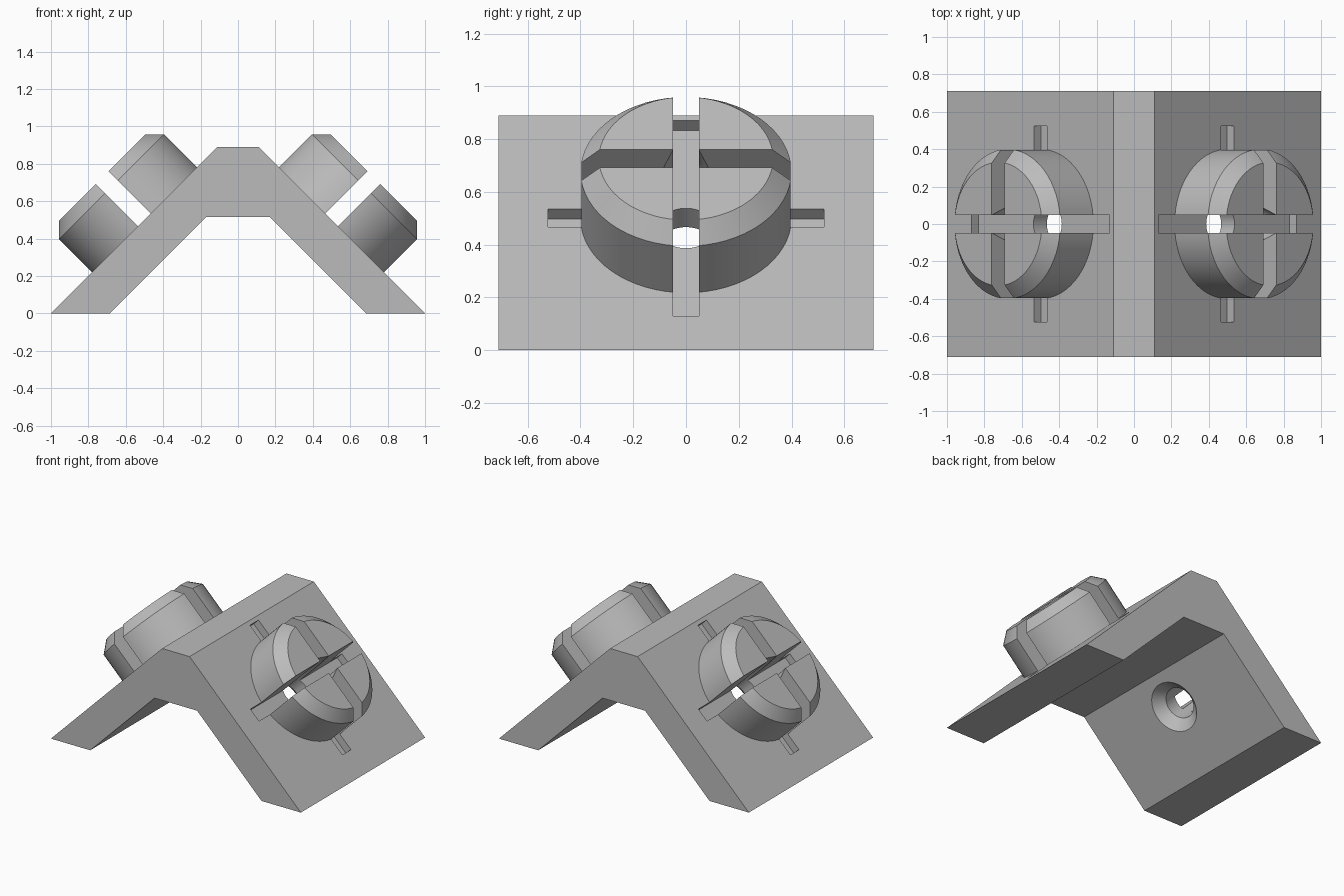
import bpy, bmesh, math
from mathutils import Matrix

cube = bpy.data.objects.get("Cube")
if cube:
    bpy.data.objects.remove(cube, do_unlink=True)

# One plain grey for everything
grey = bpy.data.materials.new("plain_grey")
grey.use_nodes = True
COLOUR = (0.5, 0.5, 0.5, 1)
grey.diffuse_color = COLOUR
grey.node_tree.nodes["Principled BSDF"].inputs["Base Color"].default_value = COLOUR

# Frame of the sloping arm: local z is the outward normal, local x runs downhill
ARM = Matrix.Translation((0.5, 0, 0.5)) @ Matrix.Rotation(math.radians(45), 4, 'Y')
THICK = 0.223
SLOT_W, SLOT_LEN, SLOT_DEPTH = 0.097, 1.046, 0.054
BORE = 0.107


def make_object(name, bm, matrix=Matrix()):
    bmesh.ops.recalc_face_normals(bm, faces=bm.faces)
    bm.transform(matrix)
    mesh = bpy.data.meshes.new(name)
    bm.to_mesh(mesh)
    bm.free()
    mesh.materials.append(grey)
    obj = bpy.data.objects.new(name, mesh)
    bpy.context.collection.objects.link(obj)
    return obj


def lathe(name, profile, sides=64):
    """Solid of revolution about the arm normal, from (radius, height) pairs."""
    bm = bmesh.new()
    rings = []
    for r, h in profile:
        angles = [2 * math.pi * i / sides for i in range(sides)]
        rings.append([bm.verts.new((r * math.cos(a), r * math.sin(a), h)) for a in angles])
    for low, high in zip(rings, rings[1:]):
        for i in range(sides):
            j = (i + 1) % sides
            bm.faces.new((low[i], low[j], high[j], high[i]))
    bm.faces.new(rings[0][::-1])
    bm.faces.new(rings[-1])
    return make_object(name, bm, ARM)


def slot_cutter(name, size_x, size_y):
    bm = bmesh.new()
    bmesh.ops.create_cube(bm, size=1)
    top = 0.5
    bm.transform(Matrix.Translation((0, 0, (top - SLOT_DEPTH) / 2))
                 @ Matrix.Diagonal((size_x, size_y, top + SLOT_DEPTH, 1)))
    return make_object(name, bm, ARM)


def mirror(obj):
    obj.modifiers.new("mirror", 'MIRROR').use_mirror_merge = False


def cut(obj, cutters):
    for cutter in cutters:
        mod = obj.modifiers.new("cut", 'BOOLEAN')
        mod.operation = 'DIFFERENCE'
        mod.solver = 'EXACT'
        mod.object = cutter


def bake(obj):
    bpy.context.view_layer.update()
    graph = bpy.context.evaluated_depsgraph_get()
    mesh = bpy.data.meshes.new_from_object(obj.evaluated_get(graph))
    obj.modifiers.clear()
    obj.data = mesh


# Cutters: crossed slots and a countersunk bore that tapers at the top
cutters = [
    slot_cutter("slope_slot_cutter", SLOT_LEN, SLOT_W),
    slot_cutter("cross_slot_cutter", SLOT_W, SLOT_LEN),
    lathe("bore_cutter", [(0.185, -THICK - 0.01), (BORE, -0.155), (BORE, 0.19), (0.065, 0.33)]),
]

# Slotted bosses: chamfered cylinder split into quarters, one on each arm
bosses = lathe("slotted_bosses", [(0.4, 0), (0.4, 0.25), (0.33, 0.32)])
cut(bosses, cutters)
mirror(bosses)
bake(bosses)

# Bent bracket: extruded flat-topped gable profile
bm = bmesh.new()
half = [(0.11, 0.89), (1, 0), (0.685, 0), (0.17, 0.515)]
outline = half + [(-x, z) for x, z in reversed(half)]
face = bm.faces.new([bm.verts.new((x, -0.71, z)) for x, z in outline])
extruded = bmesh.ops.extrude_face_region(bm, geom=[face])
bmesh.ops.translate(bm, vec=(0, 1.42, 0),
                    verts=[g for g in extruded["geom"] if isinstance(g, bmesh.types.BMVert)])
bracket = make_object("bent_bracket", bm)
for cutter in cutters:
    mirror(cutter)
cut(bracket, cutters)
bake(bracket)

for cutter in cutters:
    bpy.data.objects.remove(cutter, do_unlink=True)

# Smooth round walls, keep hard edges
bpy.ops.object.select_all(action='DESELECT')
for obj in (bracket, bosses):
    obj.select_set(True)
bpy.context.view_layer.objects.active = bracket
bpy.ops.object.shade_smooth_by_angle(angle=math.radians(25))
